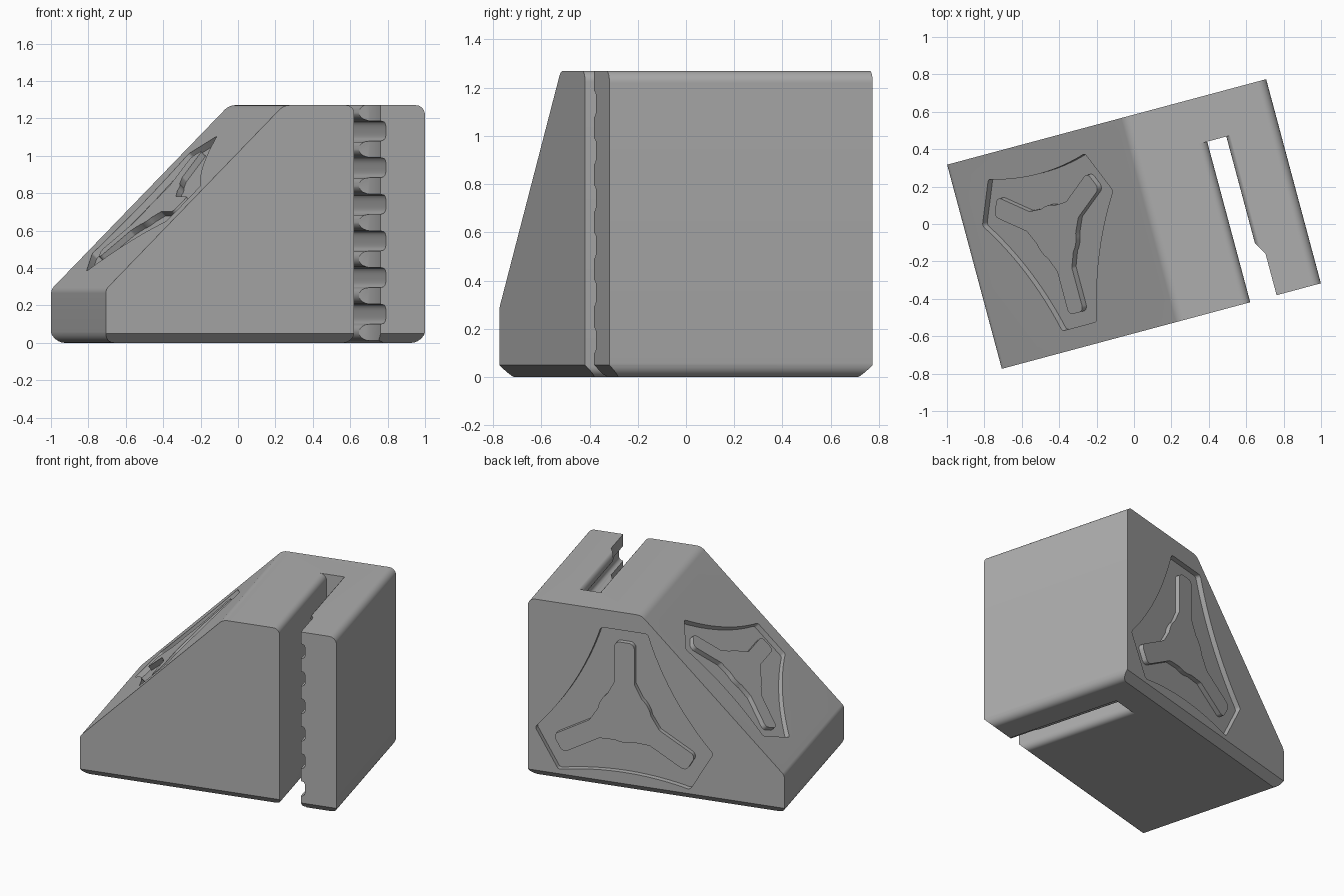
import bpy, bmesh, math
from mathutils import Vector, Matrix

if "Cube" in bpy.data.objects:
    bpy.data.objects.remove(bpy.data.objects["Cube"])

W, D, H = 0.883, 0.565, 1.27       # half width, half depth, height
X, Y, Z = Vector((1, 0, 0)), Vector((0, 1, 0)), Vector((0, 0, 1))
O = Vector((0, 0, 0))

grey = bpy.data.materials.new("grey plastic")
grey.diffuse_color = (0.42, 0.42, 0.42, 1)
grey.use_nodes = True
grey.node_tree.nodes["Principled BSDF"].inputs["Base Color"].default_value = grey.diffuse_color


def prism(name, pts, org, ex, ey, n, d0, d1):
    """Extrude a 2D outline along n from d0 to d1."""
    bm = bmesh.new()
    a = [bm.verts.new(org + ex * p[0] + ey * p[1] + n * d0) for p in pts]
    b = [bm.verts.new(org + ex * p[0] + ey * p[1] + n * d1) for p in pts]
    bm.faces.new(a)
    bm.faces.new(b[::-1])
    for i in range(len(pts)):
        j = (i + 1) % len(pts)
        bm.faces.new((a[i], a[j], b[j], b[i]))
    bmesh.ops.recalc_face_normals(bm, faces=bm.faces)
    me = bpy.data.meshes.new(name)
    bm.to_mesh(me)
    bm.free()
    me.materials.append(grey)
    ob = bpy.data.objects.new(name, me)
    bpy.context.collection.objects.link(ob)
    return ob


def rounded(pts, radii, seg=8):
    """Replace polygon corners by arcs."""
    out = []
    for i, (p, r) in enumerate(zip(pts, radii)):
        p = Vector(p)
        u = (Vector(pts[i - 1]) - p).normalized()
        v = (Vector(pts[(i + 1) % len(pts)]) - p).normalized()
        if r == 0:
            out.append(p)
            continue
        half = u.angle(v) / 2
        c = p + (u + v).normalized() * r / math.sin(half)
        t = r / math.tan(half)
        a, b = p + u * t - c, p + v * t - c
        for k in range(seg + 1):
            out.append(c + (a.lerp(b, k / seg)).normalized() * r)
    return out


def boolean(ob, cutter, op):
    m = ob.modifiers.new(op, 'BOOLEAN')
    m.operation, m.object, m.solver = op, cutter, 'EXACT'
    bpy.context.view_layer.objects.active = ob
    bpy.ops.object.modifier_apply(modifier=m.name)
    bpy.data.objects.remove(cutter)


def polar(r, deg):
    return Vector((r * math.cos(math.radians(deg)), r * math.sin(math.radians(deg))))


def panel_outline(s):
    """Three-sided shield with clipped corners and inward-bowed sides."""
    pts, rad = [], []
    for k in range(3):
        a = 270 + 120 * k
        p0, p1, p2 = polar(.53, a - 14.6), polar(.53, a + 14.6), polar(.53, a + 105.4)
        pts += [p0, p1]
        rad += [.02, .02]
        inward = -polar(1, a + 60)
        for i in range(1, 12):
            t = i / 12
            pts.append(p1.lerp(p2, t) + inward * .042 * 4 * t * (1 - t))
            rad.append(0)
    return [p * s for p in rounded(pts, rad, 4)]


def spinner_outline(s):
    """Round hub with three straight arms."""
    pts, rad = [], []
    for k in range(3):
        a = 270 + 120 * k
        d, n = polar(1, a), polar(1, a + 90)
        pts += [d * .2 - n * .057, d * .44 - n * .057, d * .44 + n * .057, d * .2 + n * .057]
        rad += [.03, .03, .03, .03]
        for i in range(7):
            pts.append(polar(.155, a + 40 + 40 * i / 6))
            rad.append(0)
    return [p * s for p in rounded(pts, rad, 4)]


# main wedge block with rounded long edges
profile = rounded([(-W, 0), (W, 0), (W, H), (W - .781, H), (-W, .285)],
                  [.06, .06, .05, .08, .05])
block = prism("wedge_block", profile, O, X, Z, Y, -.7, .7)

# flat front and back with chamfered bottom edges
ends = [(-D, 2), (-D, .05), (-D + .1, -.05), (D - .1, -.05), (D, .05), (D, 2)]
boolean(block, prism("end_trim", ends, O, Y, Z, X, -2, 2), 'INTERSECT')


# slot with a ribbed right wall and a rounded left lip
def rib(z):
    period, tooth, groove = .196, .045, .053
    d = abs((z - 1.232 + period / 2) % period - period / 2)
    if d <= tooth:
        return .64 - .042 * math.sqrt(max(0, 1 - (d / tooth) ** 2))
    e = min(1, (period / 2 - d) / groove)
    return .64 + .028 * (1 - e ** 3) ** (1 / 3)


R = .045
slot = [(.492 - R, 1.4)]
slot += [(.492 - R + R * math.sin(t), H - R + R * math.cos(t))
         for t in (math.pi / 2 * i / 8 for i in range(9))]
slot += [(.492 - R + R * math.cos(t), R - R * math.sin(t))
         for t in (math.pi / 2 * i / 8 for i in range(9))]
slot += [(.492 - R, -.1)]
steps = 184
slot += [(rib(z), z) for z in (-.1 + 1.5 * i / steps for i in range(steps + 1))]
boolean(block, prism("slot_cutter", slot, O, X, Z, Y, -.8, .324), 'DIFFERENCE')

# wider entry at the front of the slot
entry = [(.55, -.7), (.638, -.7), (.638, -.337), (.55, -.184)]
boolean(block, prism("entry_cutter", entry, O, X, Y, Z, -.2, 1.5), 'DIFFERENCE')

# recessed panels with raised three-arm shapes, on the slope and the back
parts = [block]
up = (X + Z).normalized()
for side, org, ex, ey, n, s in (
        ("slope", Vector((-.424, .06, .744)), up, Y, (Z - X).normalized(), 1.0),
        ("back", Vector((.22, D, .527)), X, -Z, Y, 1.2)):
    boolean(block, prism(side + "_panel_cutter", panel_outline(s), org, ex, ey, n, -.036, .05),
            'DIFFERENCE')
    parts.append(prism(side + "_spinner", spinner_outline(s), org, ex, ey, n, -.05, -.003))

# turn everything on the ground and shade
for ob in parts:
    ob.data.transform(Matrix.Rotation(math.radians(15), 4, 'Z'))
    bpy.ops.object.select_all(action='DESELECT')
    ob.select_set(True)
    bpy.context.view_layer.objects.active = ob
    bpy.ops.object.shade_smooth_by_angle(angle=math.radians(30))
